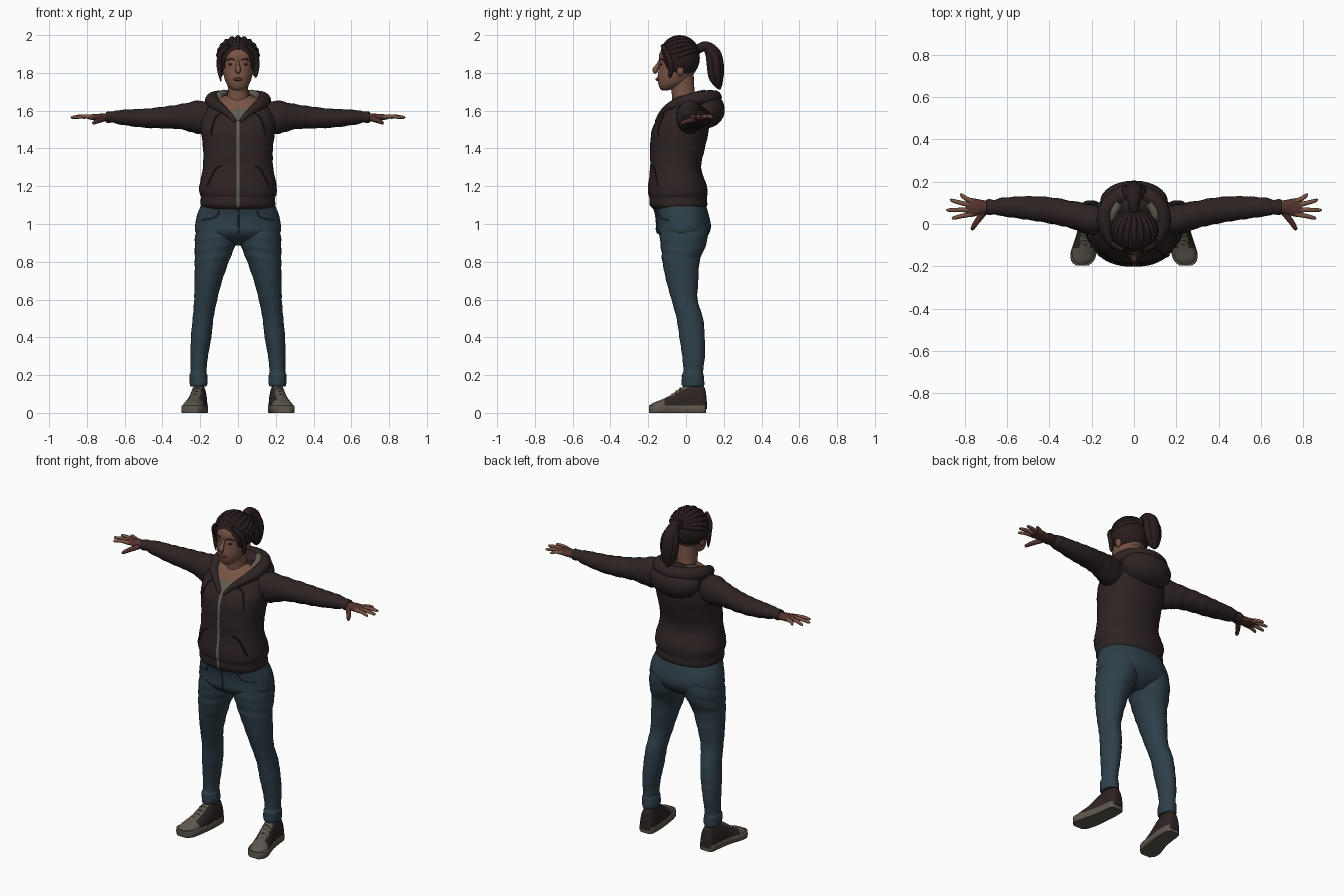
import bpy, bmesh, math
from mathutils import Vector, Matrix, Quaternion
from mathutils.bvhtree import BVHTree

cube = bpy.data.objects.get("Cube")
if cube:
    bpy.data.objects.remove(cube)


def material(name, *rgb):
    m = bpy.data.materials.new(name)
    m.use_nodes = True
    m.diffuse_color = (*rgb, 1)
    node = next(n for n in m.node_tree.nodes if n.type == 'BSDF_PRINCIPLED')
    node.inputs["Base Color"].default_value = (*rgb, 1)
    node.inputs["Roughness"].default_value = 0.8
    return m


hoodie = material("dark brown cloth", .028, .017, .017)
denim = material("blue denim", .028, .05, .066)
skin = material("skin", .19, .09, .06)
ruddy = material("ruddy skin", .085, .032, .026)
hair = material("dark hair", .022, .012, .012)
grey = material("grey cloth", .12, .11, .085)
taupe = material("taupe canvas", .11, .095, .075)
metal = material("zip metal", .13, .12, .12)


def finish(name, bm, mats):
    bmesh.ops.recalc_face_normals(bm, faces=bm.faces[:])
    me = bpy.data.meshes.new(name)
    bm.to_mesh(me)
    bm.free()
    for m in mats:
        me.materials.append(m)
    me.shade_smooth()
    me.set_sharp_from_angle(angle=math.radians(50))
    ob = bpy.data.objects.new(name, me)
    bpy.context.collection.objects.link(ob)
    return ob


def spline(pts, steps):
    """Smooth samples through points of any dimension."""
    out, last = [], len(pts) - 1
    for i in range(last):
        quad = zip(pts[max(i - 1, 0)], pts[i], pts[i + 1], pts[min(i + 2, last)])
        quad = list(quad)
        for k in range(steps):
            t = k / steps
            out.append([.5 * (2 * b + (c - a) * t + (2 * a - 5 * b + 4 * c - d) * t * t
                              + (3 * b - 3 * c + d - a) * t ** 3) for a, b, c, d in quad])
    return out + [list(pts[last])]


def skin_rings(rings):
    bm = bmesh.new()
    loops = [[bm.verts.new(p) for p in ring] for ring in rings]
    n = len(loops[0])
    for a, b in zip(loops, loops[1:]):
        for j in range(n):
            bm.faces.new((a[j], a[(j + 1) % n], b[(j + 1) % n], b[j]))
    bm.faces.new(loops[0])
    bm.faces.new(loops[-1])
    return bm


def loft(sections, axis='z', s=1, n=32, steps=4, power=2.0, folds=0.0, low=0.0, high=9.0):
    """Sections are (position, centre u, centre v, radius u, radius v)."""
    def bend(v):
        return math.copysign(abs(v) ** (2 / power), v)
    rings = []
    for t, cu, cv, ru, rv in spline(sections, steps):
        ring = []
        for j in range(n):
            a = math.tau * j / n
            f = 1 + folds * math.sin(t * 95 + 2 * math.sin(a + t * 9))
            u, v = cu + ru * f * bend(math.cos(a)), cv + rv * f * bend(math.sin(a))
            x, y, z = {'x': (t, u, v), 'y': (u, t, v), 'z': (u, v, t)}[axis]
            ring.append((s * x, y, min(max(z, low), high)))
        rings.append(ring)
    return skin_rings(rings)


def tube(name, pts, mat, s=1, n=10, steps=5):
    """Points are (x, y, z, radius)."""
    path = spline(pts, steps)
    pos = [Vector((s * p[0], p[1], p[2])) for p in path]
    tan = [(pos[min(i + 1, len(pos) - 1)] - pos[max(i - 1, 0)]).normalized() for i in range(len(pos))]
    q = tan[0].to_track_quat('Z', 'Y')
    rings = []
    for i, p in enumerate(pos):
        if i:
            q = tan[i - 1].rotation_difference(tan[i]) @ q
        r = max(path[i][3], .001)
        rings.append([p + q @ Vector((r * math.cos(math.tau * j / n), r * math.sin(math.tau * j / n), 0))
                      for j in range(n)])
    return finish(name, skin_rings(rings), [mat])


def ball(name, centre, radii, mat, segs=24):
    bm = bmesh.new()
    bmesh.ops.create_uvsphere(bm, u_segments=segs, v_segments=segs // 2, radius=1,
                              matrix=Matrix.Translation(centre) @ Matrix.Diagonal((*radii, 1)))
    return finish(name, bm, [mat])


def seam(name, tree, pts, mat, r, s=1):
    """Thin cord laid on the front of a surface through (x, z) points."""
    path = []
    for x, z in spline(pts, 5):
        hit = tree.ray_cast(Vector((s * x, -1, z)), Vector((0, 1, 0)))[0]
        if hit:
            path.append((hit.x, hit.y, z, r))
    if len(path) > 1:
        tube(name, path, mat, n=6, steps=1)


def paint(bm, rule):
    for f in bm.faces:
        f.material_index = rule(f.calc_center_median())


# Hoodie body, cut along the neckline and zip so the colours meet cleanly
bm = loft([(1.08, 0, -.04, .18, .135), (1.1, 0, -.04, .198, .152), (1.14, 0, -.042, .196, .152),
           (1.16, 0, -.044, .203, .157), (1.2, 0, -.045, .205, .156), (1.3, 0, -.055, .186, .135),
           (1.4, 0, -.045, .185, .145), (1.5, 0, -.03, .197, .151), (1.56, 0, -.015, .195, .132),
           (1.62, 0, .01, .165, .115), (1.66, 0, .02, .12, .09), (1.68, 0, .02, .07, .06)],
          n=48, power=2.25, folds=.006)
cuts = [((0, 0, 1.53), (1, 0, -.8)), ((0, 0, 1.53), (-1, 0, -.8)), ((0, 0, 1.605), (0, 0, 1)),
        ((.008, 0, 1), (1, 0, 0)), ((-.008, 0, 1), (1, 0, 0))]
for co, no in cuts:
    bmesh.ops.bisect_plane(bm, geom=bm.verts[:] + bm.edges[:] + bm.faces[:], plane_co=co, plane_no=no)


def hoodie_rule(c):
    if c.y < 0 and abs(c.x) < .8 * (c.z - 1.53):
        return 2 if c.z > 1.605 else 1
    return 3 if c.y < -.05 and abs(c.x) < .008 and 1.09 < c.z < 1.54 else 0


paint(bm, hoodie_rule)
body_tree = BVHTree.FromBMesh(bm)
finish("hoodie_body", bm, [hoodie, grey, skin, metal])

# Hood lying on the shoulders, with its lining
ball("hood_bag", (0, .105, 1.605), (.16, .1, .098), hoodie, 32)
rim = [(.012, -.155, 1.54, .011), (.06, -.122, 1.59, .018), (.115, -.06, 1.63, .03),
       (.137, .03, 1.655, .038), (.095, .115, 1.668, .04), (0, .15, 1.668, .04)]
tube("hood_rim", rim + [(-x, y, z, r) for x, y, z, r in rim[-2::-1]], hoodie, n=16)
lining = [(.09, .0, 1.66, .014), (.1, .05, 1.678, .022), (.07, .1, 1.69, .022)]

# Jeans seat
bm = loft([(.885, 0, 0, .08, .05), (.92, 0, -.01, .19, .11), (.96, 0, -.013, .226, .14),
           (1.0, 0, -.012, .226, .143), (1.05, 0, -.02, .216, .14), (1.1, 0, -.035, .195, .14)],
          n=40, power=2.2)
seat_tree = BVHTree.FromBMesh(bm)
finish("jeans_seat", bm, [denim])
seam("jeans_fly", seat_tree, [(.0, 1.08), (.003, 1.02), (0, .95)], denim, .005)

# Shared shoe rings: (y, centre x, half width, height)
foot = [(.11, .205, .02, .06), (.095, .205, .04, .14), (.03, .208, .046, .16), (-.03, .215, .049, .13),
        (-.08, .225, .054, .095), (-.13, .237, .058, .07), (-.17, .243, .05, .055), (-.193, .245, .026, .04)]


def shoe_rule(c):
    return 1 if c.y < -.115 or (c.y < .02 and abs(abs(c.x) - .213 + c.y * .17) < .026) else 0


for s, side in ((1, "left"), (-1, "right")):
    # Sleeve with ribbed cuff
    finish(side + "_sleeve", loft([
        (.1, .02, 1.57, .05, .06), (.2, .02, 1.565, .072, .088), (.3, .045, 1.568, .065, .067),
        (.4, .065, 1.563, .062, .057), (.5, .075, 1.56, .056, .05), (.6, .08, 1.564, .046, .041),
        (.64, .08, 1.566, .041, .036), (.66, .08, 1.566, .034, .03), (.685, .08, 1.566, .037, .031),
        (.7, .08, 1.566, .034, .027)], 'x', s, n=24, steps=5, folds=.03), [hoodie])

    # Hand, fingers and thumb
    finish(side + "_palm", loft([
        (.67, .08, 1.563, .026, .021), (.72, .08, 1.564, .034, .02), (.765, .078, 1.566, .044, .016),
        (.795, .078, 1.566, .038, .011)], 'x', s, n=16), [ruddy])
    tips = {"index": (.047, .86, .028), "middle": (.067, .883, .066),
            "ring": (.088, .868, .112), "little": (.107, .822, .137)}
    for finger, (base, tx, ty) in tips.items():
        tube(f"{side}_{finger}_finger", [
            (.765, base, 1.566, .012), ((.77 + tx) / 2, (base + ty) / 2, 1.57, .0105),
            (tx - .006, ty, 1.564, .008), (tx, ty, 1.563, .003)], skin, s, n=8)
    tube(side + "_thumb", [(.71, .055, 1.558, .016), (.745, .008, 1.545, .013),
                           (.764, -.022, 1.535, .009), (.768, -.028, 1.533, .003)], ruddy, s, n=8)

    # Trouser leg with rolled cuff
    finish(side + "_trouser_leg", loft([
        (1.0, .11, -.01, .108, .125), (.92, .116, -.012, .112, .126), (.85, .129, -.02, .1, .11),
        (.8, .139, -.027, .09, .098), (.7, .157, -.02, .073, .085), (.6, .171, -.008, .061, .069),
        (.5, .185, .02, .055, .07), (.4, .195, .032, .054, .067), (.3, .205, .04, .046, .06),
        (.22, .209, .038, .042, .052), (.2, .209, .036, .047, .058), (.155, .209, .037, .047, .06),
        (.14, .209, .037, .042, .054)], 'z', s, n=28, steps=5, folds=.015), [denim])
    seam(side + "_jeans_pocket", seat_tree, [(.1, 1.07), (.12, 1.035), (.19, 1.02)], denim, .004, s)

    # Shoe: canvas upper, rubber sole, laces
    bm = loft([(y, cx, .02, w, h - .02) for y, cx, w, h in foot], 'y', s, steps=6, power=2.3, low=.02)
    paint(bm, shoe_rule)
    finish(side + "_shoe_upper", bm, [hoodie, taupe])
    finish(side + "_shoe_sole", loft([(y - .003, cx, .02, w + .004, .06) for y, cx, w, h in foot],
                                     'y', s, steps=5, power=2.6, high=.04), [taupe])
    for k in range(4):
        y, z, cx = -.03 - .022 * k, .132 - .016 * k, .215 + .005 * k
        tube(f"{side}_lace_{k}", [(cx - .026, y, z - .014, .004), (cx, y, z, .004),
                                  (cx + .026, y, z - .014, .004)], grey, s, n=6)

    # Hoodie details
    tube(side + "_hood_lining", lining, grey, s)
    seam(side + "_pocket_edge", body_tree, [(.085, 1.31), (.12, 1.29), (.165, 1.2)], hair, .005, s)
    seam(side + "_drawstring", body_tree, [(.075, 1.595), (.12, 1.56), (.145, 1.47)], hair, .005, s)

    # Ears, eyes and side locks
    ball(side + "_ear", (s * .087, -.03, 1.815), (.014, .02, .032), skin, 16)
    ball(side + "_eye", (s * .036, -.129, 1.845), (.014, .009, .006), hair, 12)
    tube(side + "_side_lock", [(.05, -.125, 1.945, .01), (.09, -.1, 1.9, .016), (.099, -.08, 1.84, .015),
                               (.095, -.083, 1.79, .01), (.09, -.085, 1.765 + .01 * s, .003)], hair, s)

# Neck and head
finish("neck", loft([(1.56, 0, -.02, .085, .07), (1.62, 0, -.015, .068, .064), (1.66, 0, -.012, .058, .062),
                     (1.72, 0, -.018, .054, .062), (1.8, 0, -.03, .06, .07)], n=24), [skin])
bm = loft([(1.708, 0, -.11, .018, .018), (1.72, 0, -.095, .042, .044), (1.745, 0, -.075, .062, .072),
           (1.78, 0, -.06, .074, .09), (1.82, 0, -.045, .082, .1), (1.86, 0, -.04, .086, .102),
           (1.9, 0, -.04, .086, .101), (1.94, 0, -.038, .076, .08), (1.965, 0, -.035, .05, .05)],
          steps=5, power=2.15)
face_tree = BVHTree.FromBMesh(bm)
finish("head", bm, [skin])
tube("nose", [(0, -.138, 1.865, .007), (0, -.15, 1.84, .01), (0, -.163, 1.815, .015),
              (0, -.155, 1.8, .01)], skin, n=12)
ball("lips", (0, -.149, 1.766), (.025, .012, .009), ruddy, 16)
for s, side in ((1, "left"), (-1, "right")):
    seam(side + "_eyebrow", face_tree, [(.016, 1.866), (.036, 1.874), (.06, 1.865)], hair, .0035, s)

# Hair cap with the face opening carved out
centre, size = Vector((0, -.035, 1.878)), Vector((.111, .108, .112))
cap = ball("hair_cap", centre, size, hair, 48)
cutter = ball("face_cutter", (0, -.16, 1.825), (.087, .095, .106), hair, 48)
cutter.hide_render = True
mod = cap.modifiers.new("face opening", 'BOOLEAN')
mod.operation, mod.object, mod.solver = 'DIFFERENCE', cutter, 'EXACT'
bpy.context.view_layer.objects.active = cap
bpy.ops.object.modifier_apply(modifier=mod.name)
bpy.data.objects.remove(cutter)

# Locks combed from the hairline back to the tie
for k in range(-5, 6):
    a = k * .3
    start = Vector((math.sin(a), -.75 * math.cos(a) - .15, .6 * math.cos(a))).normalized()
    path = []
    for i in range(6):
        d = start.slerp(Vector((0, .93, .36)).normalized(), i / 5)
        p = centre + Vector([c * e for c, e in zip(size, d)]) * .965
        path.append((*p, .006 + .008 * math.sin(math.pi * (i + .4) / 6)))
    tube(f"hair_lock_{k + 6}", path, hair, n=8, steps=3)

# Ponytail
tube("ponytail", [(0, .06, 1.925, .025), (0, .105, 1.94, .028), (0, .143, 1.9, .042), (0, .155, 1.84, .046),
                  (0, .16, 1.78, .041), (0, .172, 1.735, .022), (0, .178, 1.712, .005)], hair, n=18)
for s, side in ((1, "left"), (-1, "right")):
    tube(side + "_tail_strand", [(.01, .1, 1.945, .014), (.032, .15, 1.89, .02), (.036, .162, 1.82, .022),
                                 (.022, .17, 1.75, .014), (.012, .172, 1.72, .003)], hair, s)
